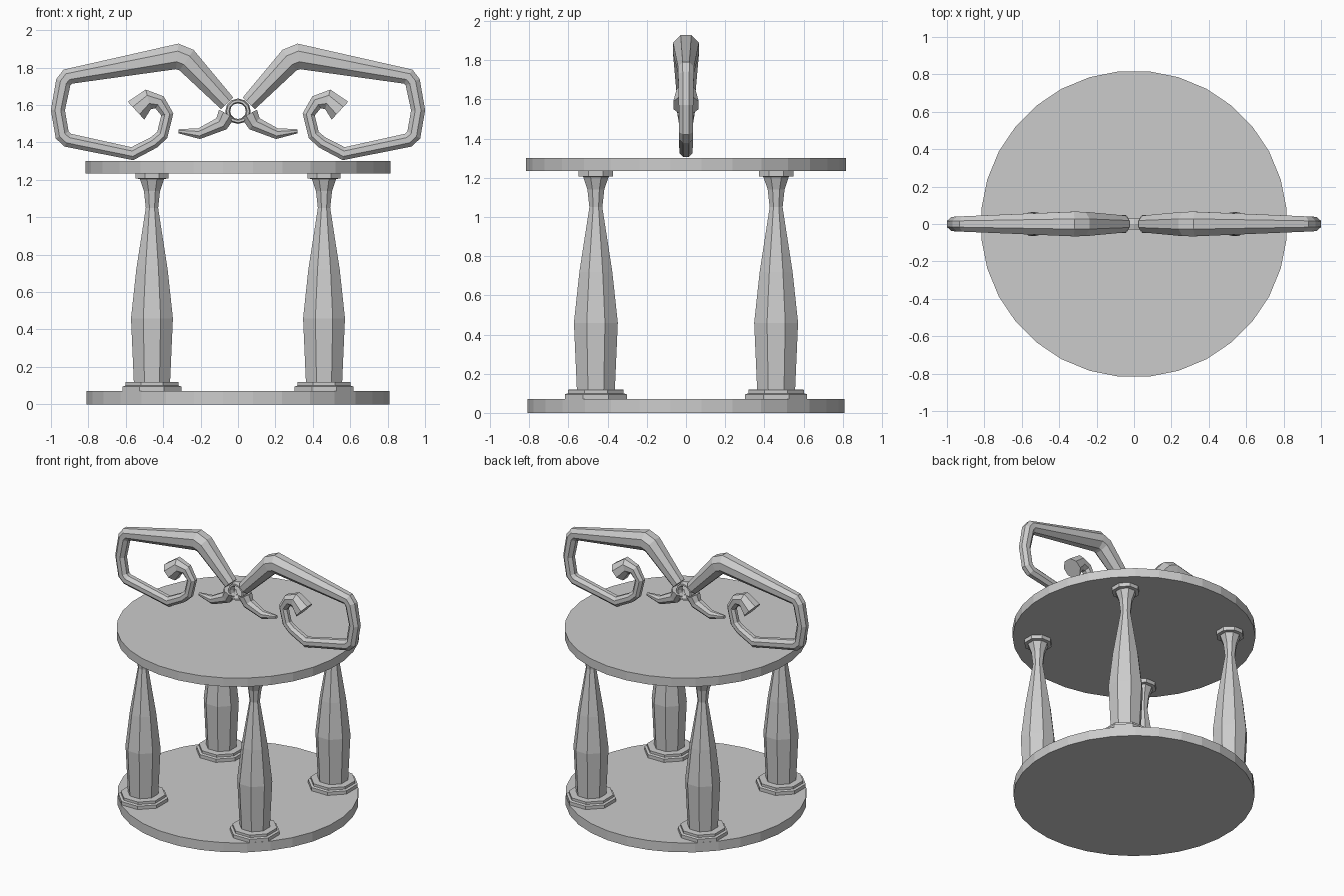
import bpy, bmesh, math
from mathutils import Vector

if "Cube" in bpy.data.objects:
    bpy.data.objects.remove(bpy.data.objects["Cube"])


def finish(bm, name):
    bmesh.ops.recalc_face_normals(bm, faces=bm.faces)
    me = bpy.data.meshes.new(name)
    bm.to_mesh(me)
    bm.free()
    ob = bpy.data.objects.new(name, me)
    bpy.context.collection.objects.link(ob)
    return ob


def skin(name, rings):
    """Bridge a list of equal-length point rings and cap both ends."""
    bm = bmesh.new()
    vs = [[bm.verts.new(p) for p in ring] for ring in rings]
    n = len(vs[0])
    for a, b in zip(vs, vs[1:]):
        for i in range(n):
            j = (i + 1) % n
            bm.faces.new((a[i], a[j], b[j], b[i]))
    bm.faces.new(vs[0])
    bm.faces.new(vs[-1])
    return finish(bm, name)


def lathe(name, profile, sides, centre=(0, 0)):
    """Profile of (flat-to-flat half width, z) turned about a vertical axis."""
    k = 1 / math.cos(math.pi / sides)
    ang = [2 * math.pi * (i + 0.5) / sides for i in range(sides)]
    return skin(name, [[(centre[0] + r * k * math.cos(a), centre[1] + r * k * math.sin(a), z)
                        for a in ang] for r, z in profile])


def tube(name, path, sides=8):
    """Tapered tube along (x, z, radius) points in the y = 0 plane, mirrored in x."""
    pts = [Vector((x, 0, z)) for x, z, _ in path]
    side = Vector((0, 1, 0))
    rings = []
    for i, p in enumerate(pts):
        d_in = (p - pts[max(i - 1, 0)]).normalized()
        d_out = (pts[min(i + 1, len(pts) - 1)] - p).normalized()
        t = (d_in + d_out).normalized()
        ref = d_out if d_out.length else d_in
        up = t.cross(side)
        miter = 1 / max(t.dot(ref), 0.8)
        r = path[i][2] / math.cos(math.pi / sides)
        ang = [2 * math.pi * (j + 0.5) / sides for j in range(sides)]
        rings.append([p + side * r * math.cos(a) + up * r * miter * math.sin(a) for a in ang])
    ob = skin(name, rings)
    mod = ob.modifiers.new("Mirror", 'MIRROR')
    mod.use_mirror_merge = False
    return ob


# Round plates
lathe("base_plate", [(0.81, 0), (0.81, 0.07)], 32)
lathe("top_plate", [(0.816, 1.235), (0.816, 1.30)], 32)

# Four octagonal columns with stepped foot and cap
column = [(0.158, 0.068), (0.158, 0.095), (0.142, 0.1), (0.142, 0.118), (0.097, 0.12),
          (0.112, 0.46), (0.084, 0.72), (0.033, 1.05), (0.043, 1.14), (0.065, 1.205),
          (0.088, 1.207), (0.088, 1.236)]
for sx in (-1, 1):
    for sy in (-1, 1):
        lathe("column", column, 8, (0.46 * sx, 0.46 * sy))

# Curled scroll arms
tube("scroll_arm", [
    (0.058, 1.609, 0.045), (0.275, 1.84, 0.065), (0.325, 1.86, 0.066),
    (0.91, 1.752, 0.041), (0.934, 1.722, 0.04), (0.963, 1.572, 0.037),
    (0.94, 1.44, 0.037), (0.91, 1.412, 0.037), (0.565, 1.34, 0.033),
    (0.45, 1.40, 0.032), (0.405, 1.44, 0.03), (0.378, 1.55, 0.03),
    (0.42, 1.615, 0.036), (0.48, 1.63, 0.048), (0.545, 1.57, 0.065)])

# Small lower tendrils
tube("scroll_tendril", [
    (0.06, 1.553, 0.047), (0.088, 1.50, 0.038), (0.208, 1.447, 0.028),
    (0.318, 1.46, 0.011)])

# Link ring joining both sides
bpy.ops.mesh.primitive_torus_add(major_segments=12, minor_segments=6, major_radius=0.055,
                                 minor_radius=0.013, location=(0, 0, 1.567),
                                 rotation=(math.pi / 2, 0, 0))
ring = bpy.context.object
ring.name = "link_ring"
ring.scale = (1, 1, 2.5)
